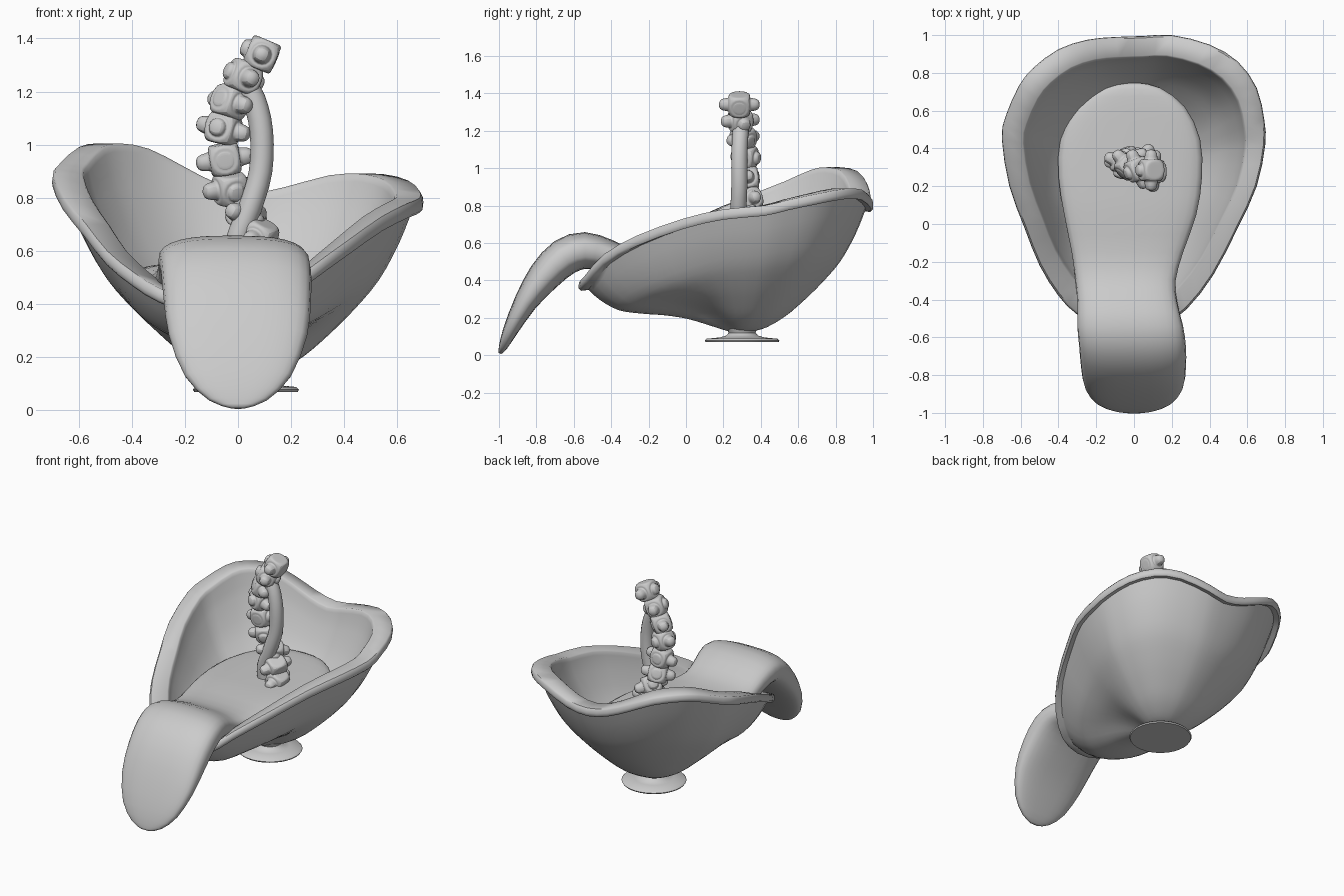
import bpy, bmesh, math, random
from mathutils import Vector, Euler

if "Cube" in bpy.data.objects:
    bpy.data.objects.remove(bpy.data.objects["Cube"])
random.seed(4)


def finish(bm, name, angle=50):
    bmesh.ops.recalc_face_normals(bm, faces=bm.faces)
    me = bpy.data.meshes.new(name)
    bm.to_mesh(me)
    bm.free()
    ob = bpy.data.objects.new(name, me)
    bpy.context.collection.objects.link(ob)
    bpy.ops.object.select_all(action='DESELECT')
    ob.select_set(True)
    bpy.context.view_layer.objects.active = ob
    bpy.ops.object.shade_smooth_by_angle(angle=math.radians(angle))
    return ob


def loft(name, rings, angle=50):
    bm = bmesh.new()
    rows = [[bm.verts.new(p) for p in r] for r in rings]
    n = len(rows[0])
    for a, b in zip(rows, rows[1:]):
        for i in range(n):
            j = (i + 1) % n
            bm.faces.new((a[i], a[j], b[j], b[i]))
    bm.faces.new(rows[0])
    bm.faces.new(rows[-1])
    return finish(bm, name, angle)


def spline(pts, sub, cyclic=False):
    # Catmull-Rom resampling
    n, out = len(pts), []
    P = lambda k: Vector(pts[k % n] if cyclic else pts[max(0, min(n - 1, k))])
    for i in range(n if cyclic else n - 1):
        a, b, c, d = P(i - 1), P(i), P(i + 1), P(i + 2)
        for k in range(sub):
            t = k / sub
            out.append(0.5 * (2 * b + (c - a) * t + (2 * a - 5 * b + 4 * c - d) * t * t
                              + (3 * b - a - 3 * c + d) * t ** 3))
    if not cyclic:
        out.append(P(n - 1))
    return out


# Wavy, lopsided bowl with a wide flat lip
rim = spline([(0, -.575, .40), (.15, -.54, .44), (.28, -.45, .54), (.42, -.27, .64), (.55, -.02, .73),
              (.65, .2, .78), (.695, .42, .80), (.69, .55, .83), (.65, .72, .865), (.55, .86, .89),
              (.40, .95, .885), (.2, 1.0, .84), (.05, .995, .82), (-.1, .99, .855), (-.25, .975, .92),
              (-.4, .925, .985), (-.53, .83, 1.005), (-.61, .73, .99), (-.68, .57, .93), (-.7, .45, .89),
              (-.66, .2, .80), (-.58, -.02, .70), (-.5, -.22, .60), (-.4, -.38, .52), (-.3, -.48, .46),
              (-.15, -.555, .41)], 2, True)
cx, cy, z0 = .03, .3, .13
# Wall profile: distance outward, height at the back, height at the front
PROFILE = spline([(.1, 0, 0), (.2, .03, .12), (.35, .12, .29), (.5, .25, .38), (.65, .40, .42),
                  (.8, .58, .5), (.92, .8, .74), (1, 1, 1)], 3)


def ring(scale, height):
    return [(cx + (p.x - cx) * scale, cy + (p.y - cy) * scale, height(p)) for p in rim]


def wall(q, scale, lift):
    def h(p):
        d = Vector((p.x - cx, p.y - cy)).normalized()
        w = max(0, -d.y) ** 2
        return z0 + (p.z - .05 - z0) * (q.y * (1 - w) + q.z * w) + lift
    return ring(q.x * scale, h)


rings = [wall(q, .94, 0) for q in PROFILE]
rings += [ring(s, lambda p, d=d: p.z + d) for s, d in
          ((.985, -.055), (.998, -.045), (1, -.03), (.996, -.01), (.985, 0), (.85, 0), (.838, -.008), (.83, -.03))]
rings += [wall(q, .85, .05) for q in reversed(PROFILE[3:-2])]
loft("bowl", rings)

# Round foot under the bowl
foot = [(.195, .07), (.2, .078), (.19, .088), (.12, .095), (.085, .105), (.072, .12), (.085, .15)]
loft("foot", [[(cx + r * math.cos(a * math.tau / 32), cy + r * math.sin(a * math.tau / 32), z)
               for a in range(32)] for r, z in foot], 40)

# Tongue: y, z, left x, right x, half thickness
rows = spline([(.745, .53, -.03, .03, .01), (.72, .525, -.17, .14, .03), (.62, .51, -.31, .27, .05),
               (.45, .50, -.39, .35, .06), (.25, .50, -.40, .36, .06), (.05, .50, -.37, .33, .06),
               (-.15, .49, -.33, .26, .06), (-.3, .50, -.31, .22, .07), (-.42, .535, -.30, .23, .085),
               (-.54, .56, -.30, .26, .098), (-.65, .525, -.29, .275, .10), (-.76, .42, -.28, .275, .088),
               (-.86, .28, -.26, .26, .062), (-.94, .13, -.20, .20, .04), (-.98, .04, -.11, .11, .022),
               (-.996, .01, -.03, .03, .008)], 2)
rings = []
for i, (y, z, xl, xr, th) in enumerate(rows):
    a, b = rows[max(0, i - 1)], rows[min(len(rows) - 1, i + 1)]
    t = Vector((b[0] - a[0], b[1] - a[1])).normalized()
    ny, nz = t.y, -t.x
    sec = []
    for k in range(28):
        c, s = math.cos(k * math.tau / 28), math.sin(k * math.tau / 28)
        c, s = math.copysign(abs(c) ** .75, c), math.copysign(abs(s) ** .7, s)
        sec.append(((xl + xr) / 2 + c * (xr - xl) / 2, y + ny * th * s, z + nz * th * s))
    rings.append(sec)
loft("tongue", rings, 80)

# Smooth cord beside the spine
path = spline([(0, .29, .53), (-.005, .285, .63), (.045, .28, .76), (.085, .285, .90),
               (.088, .285, 1.05), (.06, .29, 1.17), (.01, .295, 1.25)], 3)
rings = []
for i, p in enumerate(path):
    t = (path[min(i + 1, len(path) - 1)] - path[max(i - 1, 0)]).normalized()
    u = Vector((0, 1, 0)).cross(t).normalized()
    v = t.cross(u)
    rings.append([p + .044 * (u * math.cos(k * math.tau / 14) + v * math.sin(k * math.tau / 14))
                  for k in range(14)])
loft("cord", rings)


# Spine of knobbly vertebrae
def vertebra(name, loc, rot, size, spike):
    bm = bmesh.new()
    bmesh.ops.create_cube(bm, size=2)
    sides = [f for f in bm.faces if abs(f.normal.z) < .5]
    caps = [f for f in bm.faces if f not in sides]
    bmesh.ops.inset_individual(bm, faces=caps, thickness=.25)
    for f in sides:
        n = f.normal.copy()
        bmesh.ops.inset_individual(bm, faces=[f], thickness=.25)
        bmesh.ops.inset_individual(bm, faces=[f], thickness=.3)
        r = bmesh.ops.extrude_discrete_faces(bm, faces=[f])
        length = spike if abs(n.y) > .5 else spike * random.uniform(.0, .6)
        bmesh.ops.translate(bm, verts=r['faces'][0].verts, vec=n * length)
    for v in bm.verts:
        v.co = Vector((v.co.x * size, v.co.y * size, v.co.z * .058))
        v.co.rotate(Euler(rot))
        v.co += Vector(loc)
    ob = finish(bm, name, 80)
    m = ob.modifiers.new("round", 'SUBSURF')
    m.levels = m.render_levels = 2


spine = [(.10, .28, .57), (.08, .29, .655), (.03, .33, .735), (-.03, .34, .835), (-.05, .33, .945),
         (-.055, .32, 1.06), (-.03, .305, 1.16), (.02, .29, 1.255), (.09, .285, 1.34)]
tilts = [-.5, -.5, -.5, -.3, -.1, .1, .3, .4, .4]
for i, (loc, tilt) in enumerate(zip(spine, tilts)):
    twist = .4 * (8 - i)
    lean = 0 if i == 8 else random.uniform(-.25, .25)
    vertebra("vertebra_%d" % (i + 1), loc, (lean, tilt, twist), .057, 1.0)
